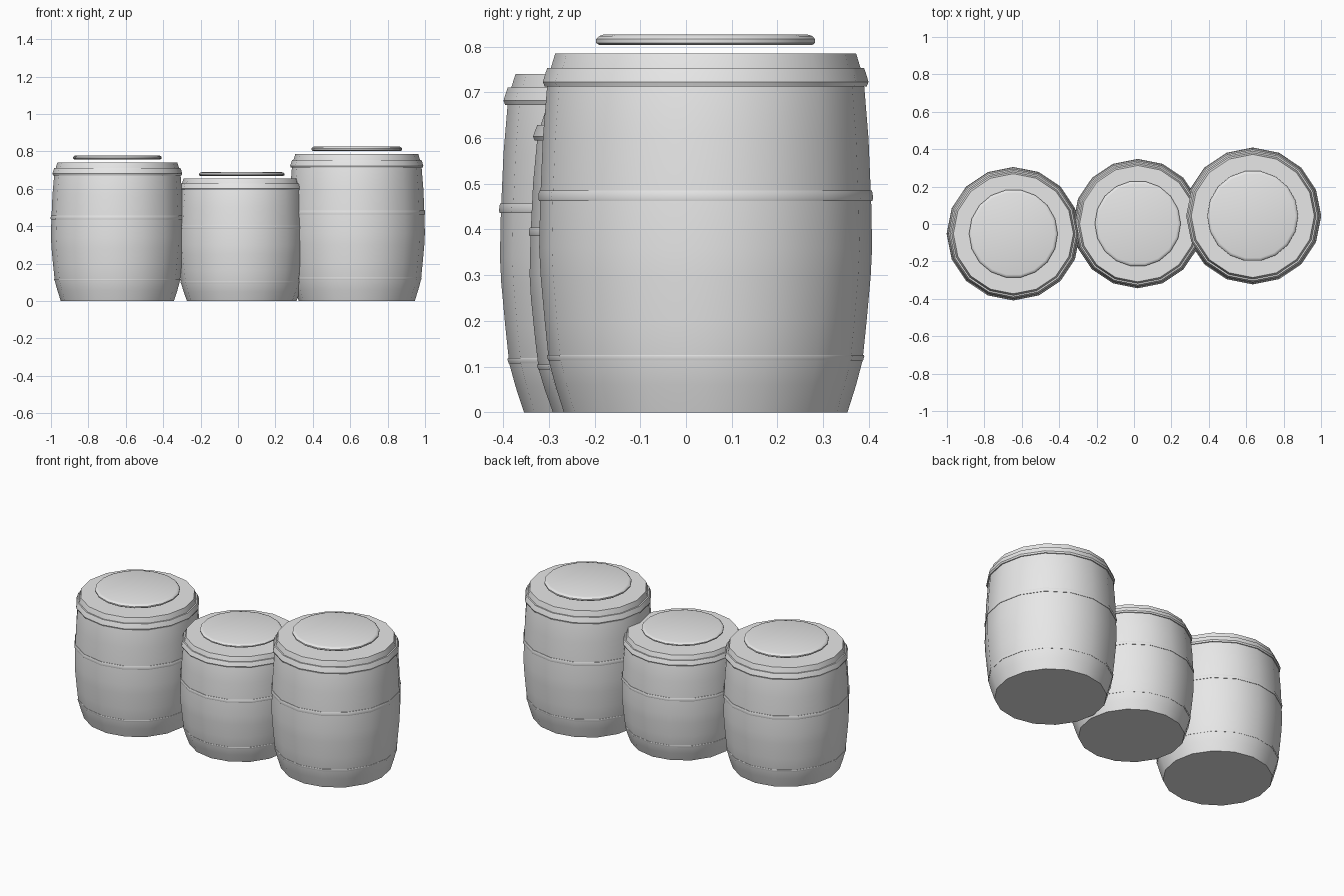
import bpy
import bmesh
from math import cos, sin, tau, radians

cube = bpy.data.objects.get("Cube")
if cube:
    bpy.data.objects.remove(cube, do_unlink=True)

grey = bpy.data.materials.new("light grey")
grey.use_nodes = True
colour = (0.8, 0.8, 0.8, 1)
grey.diffuse_color = colour
grey.node_tree.nodes["Principled BSDF"].inputs["Base Color"].default_value = colour


def lathe(name, profile, sides, place, loop=False):
    """Turn a (radius, height) profile about z; cap its ends unless it is a loop."""
    x, y, wide, tall = place
    bm = bmesh.new()
    rings = [[bm.verts.new((r * wide * cos(tau * i / sides),
                            r * wide * sin(tau * i / sides), z * tall))
              for i in range(sides)] for r, z in profile]
    pairs = list(zip(rings, rings[1:]))
    if loop:
        pairs.append((rings[-1], rings[0]))
    else:
        bm.faces.new(rings[0])
        bm.faces.new(rings[-1])
    for low, high in pairs:
        for i in range(sides):
            j = (i + 1) % sides
            bm.faces.new((low[i], low[j], high[j], high[i]))
    bmesh.ops.recalc_face_normals(bm, faces=bm.faces)
    mesh = bpy.data.meshes.new(name)
    bm.to_mesh(mesh)
    bm.free()
    mesh.materials.append(grey)
    obj = bpy.data.objects.new(name, mesh)
    obj.location = (x, y, 0)
    bpy.context.collection.objects.link(obj)
    bpy.ops.object.select_all(action="DESELECT")
    obj.select_set(True)
    bpy.context.view_layer.objects.active = obj
    bpy.ops.object.shade_smooth_by_angle(angle=radians(35))
    return obj


def hoop(name, low, high, r_low, r_high, bulge, place):
    """Rounded band whose inner side sinks into the staves."""
    soft = (high - low) * 0.25
    lathe(name, [(r_low - 0.01, low), (r_low + bulge * 0.6, low),
                 (r_low + bulge, low + soft), (r_high + bulge, high - soft),
                 (r_high + bulge * 0.6, high), (r_high - 0.01, high)], 16, place, True)


BODY = [(0.31, 0), (0.329, 0.06), (0.343, 0.113), (0.352, 0.2), (0.361, 0.3),
        (0.364, 0.36), (0.362, 0.46), (0.356, 0.6), (0.347, 0.71),
        (0.338, 0.755), (0.329, 0.785)]
LID = [(0.236, 0.803), (0.243, 0.808), (0.243, 0.816), (0.237, 0.823), (0.227, 0.826)]

# x, y, width scale, height scale of each barrel
barrels = {"right": (-0.645, -0.052, 0.975, 0.943),
           "middle": (0.02, 0.002, 0.945, 0.834),
           "left": (0.635, 0.043, 1, 1)}

for side, place in barrels.items():
    lathe(side + "_barrel_body", BODY, 16, place)
    hoop(side + "_lower_hoop", 0.113, 0.126, 0.343, 0.345, 0.002, place)
    hoop(side + "_middle_hoop", 0.462, 0.485, 0.362, 0.361, 0.004, place)
    hoop(side + "_upper_hoop", 0.713, 0.753, 0.347, 0.341, 0.009, place)
    lathe(side + "_barrel_lid", LID, 18, place)
